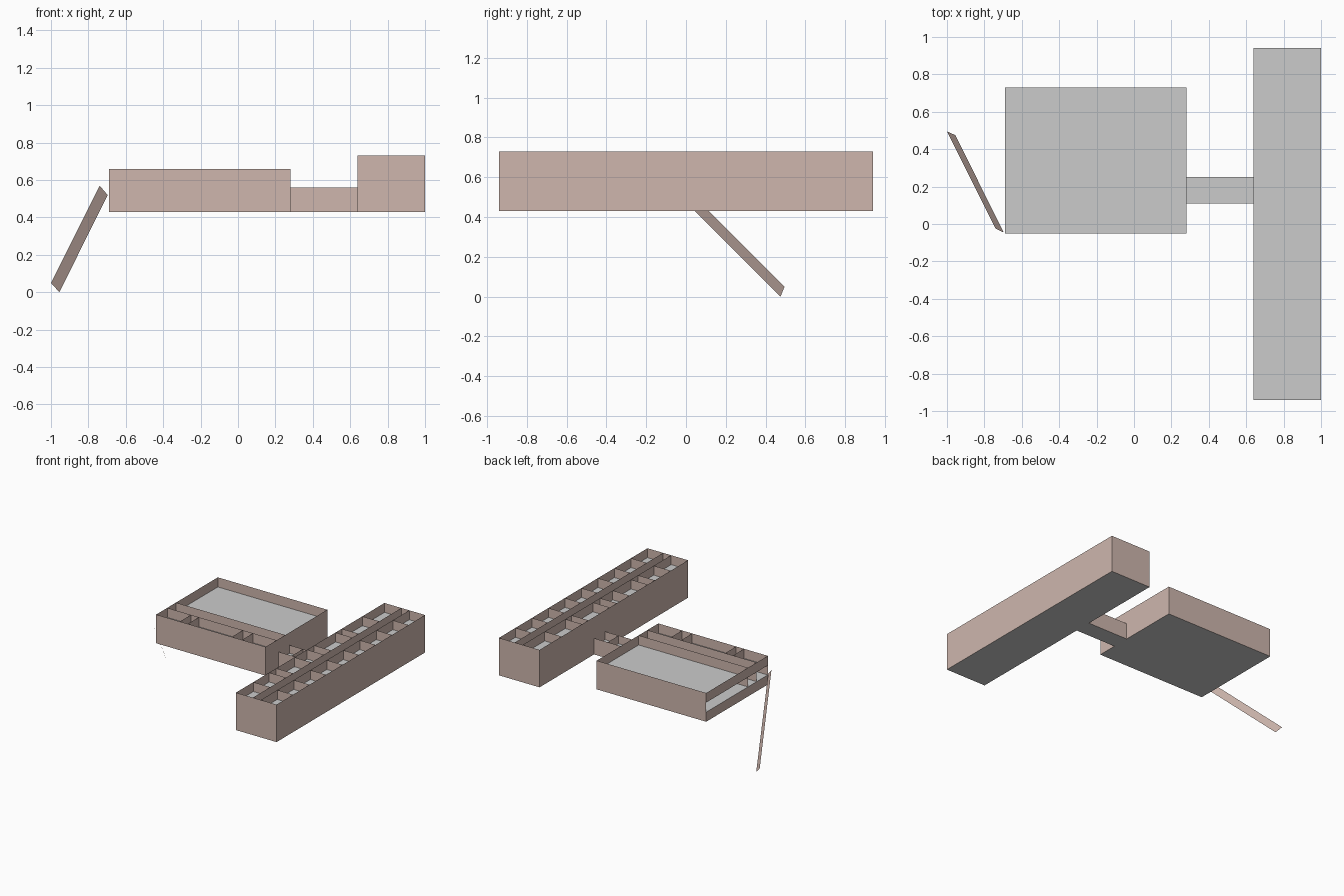
import bpy, bmesh

if "Cube" in bpy.data.objects:
    bpy.data.objects.remove(bpy.data.objects["Cube"])

Z0 = 0.43          # underside of the lifted building

wall_mat = bpy.data.materials.new("plaster")
wall_mat.diffuse_color = (0.62, 0.47, 0.42, 1)
wall_mat.use_nodes = True
wall_mat.node_tree.nodes["Principled BSDF"].inputs["Base Color"].default_value = wall_mat.diffuse_color


def sheet_object(name, quads, mat=None):
    """One object made of thin flat panels."""
    bm = bmesh.new()
    for q in quads:
        bm.faces.new([bm.verts.new(p) for p in q])
    me = bpy.data.meshes.new(name)
    bm.to_mesh(me)
    bm.free()
    ob = bpy.data.objects.new(name, me)
    bpy.context.collection.objects.link(ob)
    if mat:
        me.materials.append(mat)
    return ob


def wall(x0, y0, x1, y1, z0, z1):
    return [(x0, y0, z0), (x1, y1, z0), (x1, y1, z1), (x0, y0, z1)]


def slab(x0, x1, y0, y1, z):
    return [(x0, y0, z), (x1, y0, z), (x1, y1, z), (x0, y1, z)]


def floors(name, x0, x1, y0, y1, h, n):
    sheet_object(name, [slab(x0, x1, y0, y1, Z0 + i * h) for i in range(n)])


def walls(name, plan, z1, z0=Z0):
    sheet_object(name, [wall(*p, z0, z1) for p in plan], wall_mat)


# classroom block: four storeys, central corridor
X0, X1, Y0, Y1, T = 0.64, 1.0, -0.94, 0.94, 0.73
H = (T - Z0) / 4
floors("classroom_floors", X0, X1, Y0, Y1, H, 4)
walls("classroom_outer_walls", [(X0, Y0, X1, Y0), (X1, Y0, X1, Y1),
                                (X1, Y1, X0, Y1), (X0, Y1, X0, Y0)], T)
walls("classroom_corridor_walls", [(x, Y0, x, Y1) for x in (0.79, 0.86)], T)
east = [(0.86, Y0 + i * (Y1 - Y0) / 9, X1, Y0 + i * (Y1 - Y0) / 9) for i in range(1, 9)]
west = [(X0, y, 0.79, y) for y in (-0.72, -0.52, -0.43, -0.2, -0.04, 0.05, 0.32, 0.40, 0.66)]
walls("classroom_partitions", east + west, T)

# hall block: three storeys, rooms along the front and a tall hall behind
A0, A1, B0, B1, S = -0.69, 0.28, -0.05, 0.73, 0.66
G = (S - Z0) / 3
floors("hall_floors", A0, A1, B0, B1, G, 3)
walls("hall_outer_walls", [(A0, B0, A1, B0), (A1, B0, A1, B1), (A1, B1, A0, B1)], S)
for k in (0, 2):       # west side is open on the middle storey
    walls("hall_west_wall", [(A0, B1, A0, B0)], Z0 + (k + 1) * G, Z0 + k * G)
walls("hall_inner_walls", [(A0, 0.09, A1, 0.09), (A0, 0.2, A1, 0.2)], S)
walls("hall_partitions", [(x, B0, x, 0.09) for x in (-0.48, -0.41, -0.02, 0.07)], S)

# link corridor: two storeys
floors("link_floors", A1, X0, 0.11, 0.25, 0.065, 2)
walls("link_walls", [(A1, 0.11, X0, 0.11), (A1, 0.25, X0, 0.25)]
      + [(x, 0.11, x, 0.25) for x in (0.4, 0.52)], 0.56)

# stair flights inside both blocks
flights = []
for i in range(3):
    z = Z0 + i * H
    for y in (0.33, -0.02, -0.51):
        flights.append([(0.65, y, z), (0.765, y, z + H), (0.765, y + 0.03, z + H), (0.65, y + 0.03, z)])
for i in range(2):
    z = Z0 + i * G
    for x in (-0.445, 0.03):
        flights.append([(x, -0.03, z), (x + 0.03, -0.03, z), (x + 0.03, 0.075, z + G), (x, 0.075, z + G)])
sheet_object("stair_flights", flights, wall_mat)

# long tilted outside panel
sheet_object("outside_ramp", [[(-1, 0.495, 0.05), (-0.955, 0.475, 0),
                               (-0.697, -0.045, 0.52), (-0.74, -0.025, 0.57)]], wall_mat)
